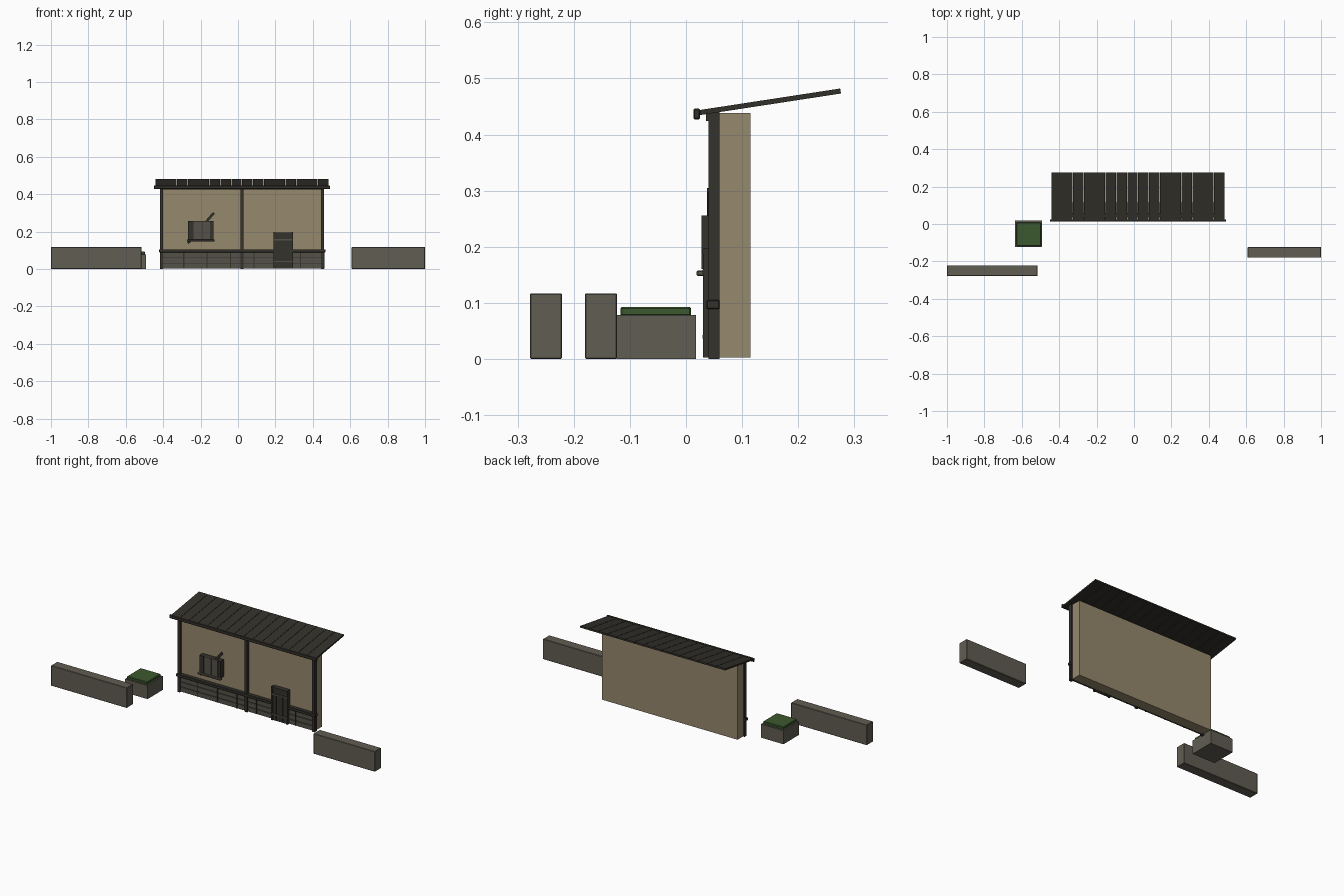
import bpy
import math

if "Cube" in bpy.data.objects:
    bpy.data.objects.remove(bpy.data.objects["Cube"])


def material(name, rgb):
    """Flat material from sRGB bytes, stored as linear colour."""
    m = bpy.data.materials.new(name)
    lin = [((c / 255 + 0.055) / 1.055) ** 2.4 for c in rgb]
    m.diffuse_color = (*lin, 1)
    m.use_nodes = True
    m.node_tree.nodes["Principled BSDF"].inputs["Base Color"].default_value = m.diffuse_color
    return m


PLASTER = material("plaster", (150, 136, 109))
TIMBER = material("dark timber", (52, 50, 44))
ROOF = material("roof boards", (50, 48, 42))
STONE = material("grey stone", (97, 93, 82))
BOARD = material("weathered board", (83, 81, 72))
HEDGE = material("hedge green", (60, 88, 46))


def box(name, x, y, z, mat, tilt=(0, 0, 0), bevel=0):
    """Box from (min, max) ranges, optionally rotated about its centre."""
    c = [(r[0] + r[1]) / 2 for r in (x, y, z)]
    h = [(r[1] - r[0]) / 2 for r in (x, y, z)]
    v = [(a * h[0], b * h[1], d * h[2]) for a in (-1, 1) for b in (-1, 1) for d in (-1, 1)]
    f = [(0, 1, 3, 2), (4, 6, 7, 5), (0, 4, 5, 1), (2, 3, 7, 6), (0, 2, 6, 4), (1, 5, 7, 3)]
    me = bpy.data.meshes.new(name)
    me.from_pydata(v, [], f)
    me.materials.append(mat)
    ob = bpy.data.objects.new(name, me)
    ob.location = c
    ob.rotation_euler = tilt
    bpy.context.collection.objects.link(ob)
    if bevel:
        b = ob.modifiers.new("bevel", 'BEVEL')
        b.width, b.segments = bevel, 1
    return ob


# Garden walls
box("garden_wall_left", (-1.0, -0.516), (-0.278, -0.221), (0, 0.117), STONE, bevel=0.002)
box("garden_wall_right", (0.608, 1.0), (-0.18, -0.123), (0, 0.117), STONE, bevel=0.002)

# Planter with clipped hedge
box("planter", (-0.635, -0.491), (-0.124, 0.018), (0, 0.078), STONE)
box("planter_hedge", (-0.628, -0.498), (-0.117, 0.009), (0.076, 0.093), HEDGE, bevel=0.003)

# Plaster house wall
box("house_wall", (-0.41, 0.456), (0.058, 0.115), (0.003, 0.438), PLASTER)

# Timber frame
for i, x in enumerate((-0.408, 0.022, 0.453)):
    box(f"post_{i}", (x - 0.008, x + 0.008), (0.04, 0.06), (0, 0.438), TIMBER)
box("top_beam", (-0.416, 0.461), (0.036, 0.06), (0.424, 0.440), TIMBER)
box("middle_rail", (-0.422, 0.467), (0.036, 0.06), (0.089, 0.105), TIMBER, bevel=0.002)

# Boarded skirting: backing, three rows of boards, thin uprights
box("skirting_back", (-0.408, 0.453), (0.052, 0.06), (0.003, 0.092), TIMBER)
for r in range(3):
    z = 0.003 + r * 0.029
    box(f"skirting_board_{r}", (-0.40, 0.445), (0.047, 0.056), (z, z + 0.026), BOARD)
for i in range(7):
    x = -0.29 + i * 0.125
    if not 0.18 < x < 0.3:
        box(f"skirting_batten_{i}", (x - 0.003, x + 0.003), (0.044, 0.054), (0.003, 0.09), TIMBER)

# Shuttered window with sill and diagonal prop
box("window_back", (-0.266, -0.131), (0.034, 0.06), (0.157, 0.256), TIMBER)
for i, (a, b) in enumerate(((-0.266, -0.241), (-0.237, -0.193), (-0.189, -0.150), (-0.146, -0.131))):
    box(f"shutter_{i}", (a, b), (0.028, 0.036), (0.160, 0.256), TIMBER if i in (0, 3) else BOARD)
box("window_sill", (-0.272, -0.125), (0.019, 0.036), (0.148, 0.158), BOARD, bevel=0.002)
ang = math.atan2(0.160, 0.137)
box("shutter_prop", (-0.3055, -0.0915), (0.037, 0.042), (0.2125, 0.2255), TIMBER, tilt=(0, -ang, 0))

# Door with frame, slats and rails
box("door_leaf", (0.192, 0.293), (0.036, 0.06), (0.003, 0.195), TIMBER)
for i in range(4):
    x = 0.201 + i * 0.0215
    box(f"door_slat_{i}", (x, x + 0.0185), (0.033, 0.038), (0.008, 0.152), TIMBER)
box("door_top_panel", (0.201, 0.284), (0.034, 0.038), (0.160, 0.188), TIMBER)
for i, x in enumerate((0.190, 0.287)):
    box(f"door_jamb_{i}", (x, x + 0.008), (0.030, 0.042), (0.003, 0.197), TIMBER)
for i, z in enumerate((0.036, 0.152, 0.189)):
    box(f"door_rail_{i}", (0.190, 0.295), (0.029, 0.04), (z, z + 0.007), BOARD if i < 2 else TIMBER)

# Sloping roof of sixteen separate boards and an eaves beam
slope = math.atan2(0.039, 0.255)
half = math.hypot(0.039, 0.255) / 2
for i in range(16):
    x = -0.443 + i * 0.058
    box(f"roof_board_{i}", (x + 0.001, x + 0.057), (0.148 - half, 0.148 + half),
        (0.4535, 0.4625), ROOF, tilt=(slope, 0, 0))
box("eaves_beam", (-0.449, 0.491), (0.013, 0.025), (0.427, 0.446), ROOF, bevel=0.002)
